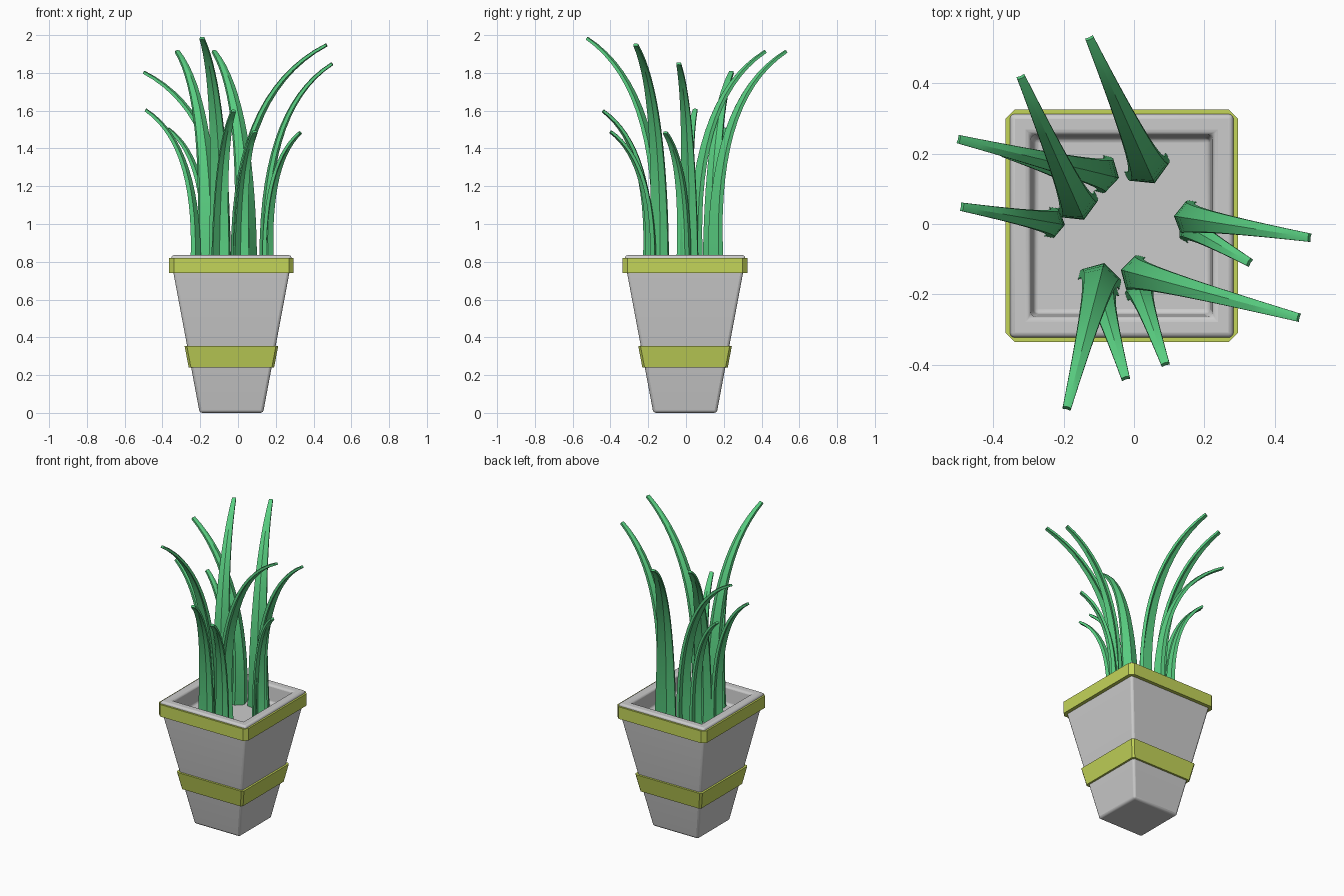
import bpy, math
from mathutils import Vector

if "Cube" in bpy.data.objects:
    bpy.data.objects.remove(bpy.data.objects["Cube"])

CX, CY = -0.035, -0.005   # pot centre


def material(name, color):
    m = bpy.data.materials.new(name)
    m.diffuse_color = color
    m.use_nodes = True
    m.node_tree.nodes["Principled BSDF"].inputs["Base Color"].default_value = m.diffuse_color
    return m


GREEN = material("leaf_green", (0.10, 0.62, 0.22, 1))
LIME = material("band_lime", (0.55, 0.66, 0.10, 1))


def loft(name, rings, closed=False, mat=None):
    """Skin rings of points; either cap the ends or join last to first."""
    n = len(rings[0])
    verts = [p for r in rings for p in r]
    faces = []
    last = len(rings) if closed else len(rings) - 1
    for i in range(last):
        a, b = i * n, (i + 1) % len(rings) * n
        faces += [(a + k, a + (k + 1) % n, b + (k + 1) % n, b + k) for k in range(n)]
    if not closed:
        faces += [tuple(reversed(range(n))), tuple(range(len(verts) - n, len(verts)))]
    me = bpy.data.meshes.new(name)
    me.from_pydata(verts, [], faces)
    ob = bpy.data.objects.new(name, me)
    bpy.context.collection.objects.link(ob)
    if mat:
        me.materials.append(mat)
    return ob


def smooth(ob):
    bpy.ops.object.select_all(action='DESELECT')
    ob.select_set(True)
    bpy.context.view_layer.objects.active = ob
    bpy.ops.object.shade_smooth_by_angle(angle=math.radians(30))


def square(h, z, c=0.0):
    """Square ring of half-width h, with corners cut by c."""
    if c == 0:
        pts = [(-h, -h), (h, -h), (h, h), (-h, h)]
    else:
        k = h - c
        pts = [(-k, -h), (k, -h), (h, -k), (h, k), (k, h), (-k, h), (-h, k), (-h, -k)]
    return [Vector((CX + x, CY + y, z)) for x, y in pts]


# Tapered square pot with recessed inside
pot = loft("pot", [square(0.168, 0), square(0.318, 0.80), square(0.318, 0.835),
                   square(0.26, 0.835), square(0.25, 0.72)])
bev = pot.modifiers.new("soft_edges", 'BEVEL')
bev.width = 0.014
bev.segments = 3
bev.limit_method = 'ANGLE'
smooth(pot)

# Lime bands around the pot
loft("rim_band", [square(0.33, 0.74, 0.025), square(0.33, 0.82, 0.025),
                  square(0.30, 0.82, 0.015), square(0.29, 0.74, 0.015)], True, LIME)
loft("lower_band", [square(0.226, 0.24, 0.012), square(0.248, 0.355, 0.012),
                    square(0.225, 0.355, 0.008), square(0.205, 0.24, 0.008)], True, LIME)


def leaf(name, base, tip, width):
    """Folded blade rising from the base and arching out to the tip."""
    b, t2 = Vector((*base, 0.72)), Vector(tip)
    out = Vector((tip[0] - base[0], tip[1] - base[1], 0))
    p1 = b - out * 0.10
    p1.z = b.z + (t2.z - b.z) * 0.78
    side = Vector((-out.y, out.x, 0)).normalized()
    rings, steps = [], 16
    for i in range(steps + 1):
        t = i / steps
        p = b * (1 - t) ** 2 + p1 * 2 * t * (1 - t) + t2 * t * t
        tan = ((p1 - b) * (1 - t) + (t2 - p1) * t).normalized()
        up = tan.cross(side).normalized()
        if up.dot(out) > 0:
            up = -up
        w = width * (1 - t) + 0.012 * t
        d = 0.6 * w * (1 - t * 0.6)
        th = 0.026 * (1 - t) + 0.014 * t
        sec = [(-w, -d / 2), (0, d / 2), (w, -d / 2),
               (w, -d / 2 - th), (0, d / 2 - th), (-w, -d / 2 - th)]
        rings.append([p + side * x + up * y for x, y in sec])
    ob = loft(name, rings, mat=GREEN)
    import bmesh
    bm = bmesh.new()
    bm.from_mesh(ob.data)
    bmesh.ops.recalc_face_normals(bm, faces=bm.faces)
    bm.to_mesh(ob.data)
    bm.free()
    smooth(ob)


# Leaves: base (x, y), tip (x, y, z), half width
leaves = [
    ((0.05, 0.135), (-0.125, 0.525, 1.92), 0.065),
    ((-0.15, 0.03), (-0.32, 0.415, 1.92), 0.06),
    ((-0.06, 0.135), (-0.495, 0.24, 1.81), 0.052),
    ((-0.21, 0.0), (-0.485, 0.048, 1.61), 0.042),
    ((-0.15, 0.135), (-0.365, 0.20, 1.51), 0.04),
    ((0.13, 0.02), (0.495, -0.038, 1.855), 0.05),
    ((0.14, 0.0), (0.325, -0.107, 1.49), 0.04),
    ((-0.02, -0.135), (0.465, -0.265, 1.955), 0.052),
    ((-0.09, -0.13), (-0.19, -0.52, 1.99), 0.06),
    ((-0.10, -0.18), (-0.025, -0.435, 1.605), 0.048),
    ((0.01, -0.17), (0.088, -0.395, 1.495), 0.042),
]
for i, args in enumerate(leaves, 1):
    leaf(f"leaf_{i}", *args)
